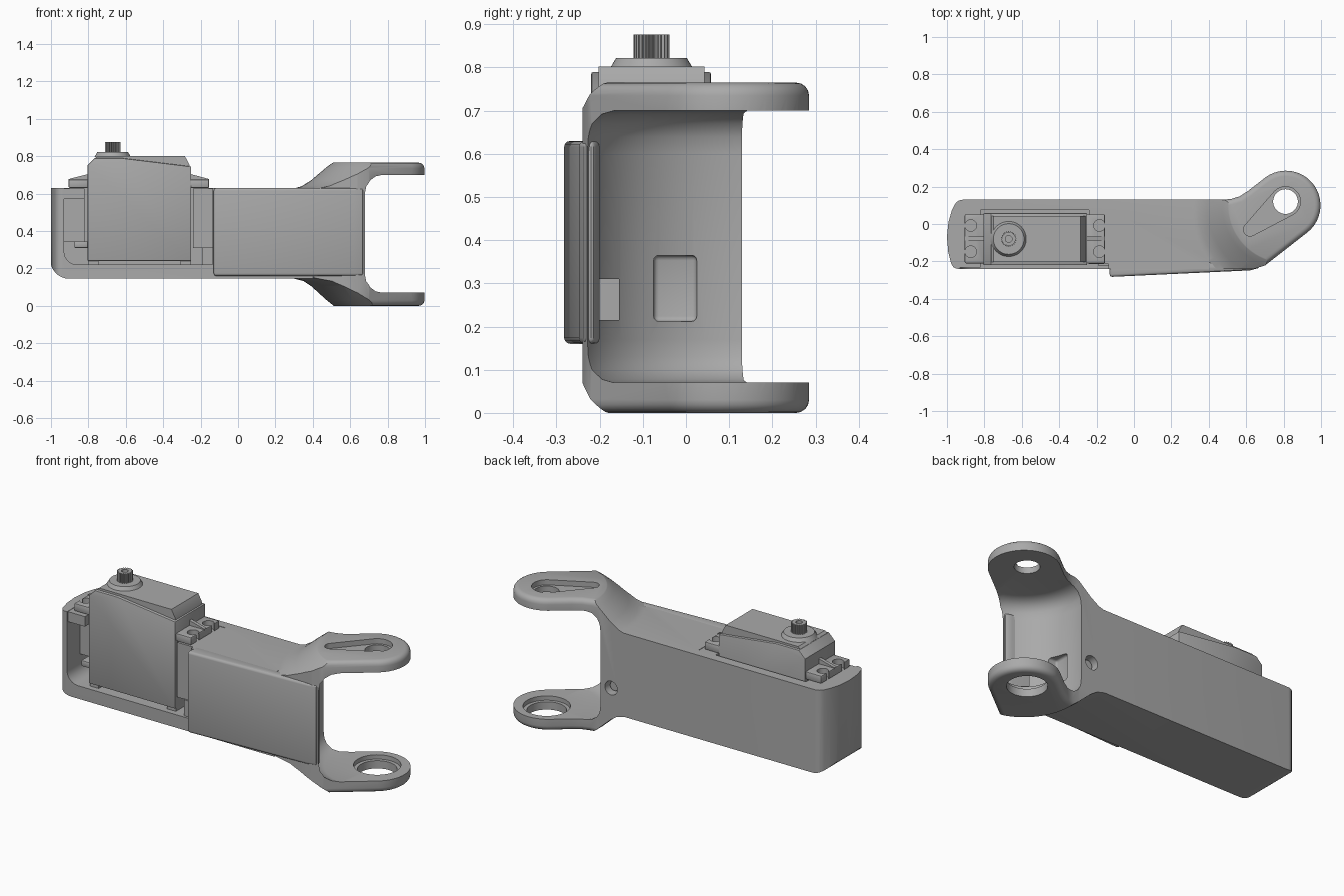
import bpy
import bmesh
from math import cos, sin, radians, tau, acos, atan2, degrees, hypot
from mathutils import Matrix, Vector

if "Cube" in bpy.data.objects:
    bpy.data.objects.remove(bpy.data.objects["Cube"], do_unlink=True)

grey = bpy.data.materials.new("plain_grey")
grey.use_nodes = True
GREY = (0.4, 0.4, 0.4, 1)
grey.diffuse_color = GREY
grey.node_tree.nodes["Principled BSDF"].inputs["Base Color"].default_value = GREY

PIVOT = Vector((0.812, 0.1, 0))


def finish(bm, name):
    bmesh.ops.recalc_face_normals(bm, faces=bm.faces)
    mesh = bpy.data.meshes.new(name)
    bm.to_mesh(mesh)
    bm.free()
    mesh.materials.append(grey)
    obj = bpy.data.objects.new(name, mesh)
    bpy.context.collection.objects.link(obj)
    return obj


def bake(obj):
    """Apply all modifiers of an object."""
    graph = bpy.context.evaluated_depsgraph_get()
    mesh = bpy.data.meshes.new_from_object(obj.evaluated_get(graph))
    obj.modifiers.clear()
    obj.data = mesh


def bevel(obj, width, segments=3, limit=60):
    mod = obj.modifiers.new("round", "BEVEL")
    mod.width, mod.segments = width, segments
    mod.limit_method = "ANGLE"
    mod.angle_limit = radians(limit)
    mod.use_clamp_overlap = False
    bake(obj)
    return obj


def combine(obj, other, operation="DIFFERENCE"):
    mod = obj.modifiers.new("combine", "BOOLEAN")
    mod.operation, mod.object, mod.solver = operation, other, "EXACT"
    bake(obj)
    bpy.data.objects.remove(other, do_unlink=True)


def prism(name, points, lo, hi, axis="z"):
    """Extrude a plan (axis z) or a side profile (axis y)."""
    bm = bmesh.new()
    place = (lambda a, b: (a, b, lo)) if axis == "z" else (lambda a, b: (a, lo, b))
    face = bm.faces.new([bm.verts.new(place(a, b)) for a, b in points])
    moved = bmesh.ops.extrude_face_region(bm, geom=[face])["geom"]
    step = Vector((0, 0, hi - lo) if axis == "z" else (0, hi - lo, 0))
    bmesh.ops.translate(bm, vec=step, verts=[v for v in moved if isinstance(v, bmesh.types.BMVert)])
    return finish(bm, name)


def box(name, x0, x1, y0, y1, z0, z1):
    return prism(name, [(x0, y0), (x1, y0), (x1, y1), (x0, y1)], z0, z1)


def cylinder(name, x, y, z0, z1, r0, r1=None, sides=48):
    bm = bmesh.new()
    bmesh.ops.create_cone(bm, cap_ends=True, segments=sides, radius1=r0,
                          radius2=r0 if r1 is None else r1, depth=z1 - z0,
                          matrix=Matrix.Translation((x, y, (z0 + z1) / 2)))
    return finish(bm, name)


def lathe(name, profile):
    """Revolve an (r, z) profile around the pivot axis."""
    bm = bmesh.new()
    verts = [bm.verts.new(PIVOT + Vector((r, 0, z))) for r, z in profile]
    edges = [bm.edges.new(pair) for pair in zip(verts, verts[1:])]
    bmesh.ops.spin(bm, geom=verts + edges, cent=PIVOT, axis=(0, 0, 1), angle=tau, steps=80)
    bmesh.ops.remove_doubles(bm, verts=bm.verts, dist=0.0005)
    return finish(bm, name)


def arc(cx, cy, r, start, end, steps=16):
    angles = [radians(start + (end - start) * i / steps) for i in range(steps + 1)]
    return [(cx + r * cos(a), cy + r * sin(a)) for a in angles]


# Arm: long box joined to a flared fork, both trimmed to the plan outline
arm = prism("arm_frame", arc(-0.903, 0.245, 0.1, 180, 270, 8)
            + [(0.4, 0.145), (0.4, 0.63), (-1.003, 0.63)], -0.5, 0.5, "y")
combine(arm, lathe("flare", [
    (0, -0.02), (0.27, -0.02), (0.30, 0), (0.34, 0.032), (0.42, 0.105), (0.46, 0.132), (0.53, 0.15),
    (0.53, 0.622), (0.47, 0.64), (0.42, 0.672), (0.34, 0.74), (0.31, 0.762), (0.27, 0.785),
    (0, 0.785)]), "UNION")
outline = ([(-0.97, -0.24), (0.64, -0.24), (0.70, -0.222)]
           + arc(PIVOT.x, PIVOT.y, 0.185, -50, 130, 28)
           + [(0.61, 0.177), (0.565, 0.148), (0.52, 0.134), (0.47, 0.13),
              (-0.945, 0.13), (-0.975, 0.07), (-0.992, 0.01), (-1, -0.07), (-0.993, -0.15)])
combine(arm, bevel(prism("outline", outline, 0, 0.765), 0.03, 4), "INTERSECT")

# Round clearance between the two fork lugs
combine(arm, lathe("clearance", [
    (0, 0.07), (0.27, 0.07), (0.305, 0.078), (0.335, 0.1), (0.35, 0.13), (0.355, 0.17),
    (0.355, 0.6), (0.35, 0.64), (0.335, 0.67), (0.305, 0.692), (0.27, 0.7), (0, 0.7)]))

# Motor bay, open to the front and the top
combine(arm, prism("bay", arc(-0.86, 0.29, 0.07, 180, 270, 6)
                   + [(-0.135, 0.22), (-0.135, 1), (-0.93, 1)], -0.5, 0.075, "y"))

# Lug openings: pin hole with a horn-shaped recess above, bearing seat below
hx, hy, sx, sy = 0.81, 0.12, 0.62, -0.03
heading = degrees(atan2(hy - sy, hx - sx))
spread = degrees(acos(0.045 / hypot(hx - sx, hy - sy)))
horn = (arc(hx, hy, 0.08, heading - 180 + spread, heading + 180 - spread)
        + arc(sx, sy, 0.035, heading + 180 - spread, heading + 180 + spread, 8))
combine(arm, prism("horn_recess", horn, 0.735, 0.9))
combine(arm, cylinder("pin_hole", hx, hy, 0.6, 0.9, 0.066))
combine(arm, cylinder("bearing_hole", hx, hy, -0.1, 0.2, 0.105))
combine(arm, cylinder("bearing_seat", hx, hy, 0.045, 0.2, 0.125))

# Cable slot and connector pocket in the fork wall
combine(arm, bevel(box("slot", 0.45, 0.65, -0.075, 0.025, 0.212, 0.365), 0.012))
combine(arm, box("pocket", 0.5, 0.64, -0.215, -0.155, 0.215, 0.31))

# Screw hole in the back wall
screw_x, screw_z = 0.39, 0.29


def back_disc(name, radius, y0, y1):
    ring = arc(screw_x, screw_z, radius, 0, 345, 23)
    return prism(name, ring, y0, y1, "y")


combine(arm, back_disc("screw_hole", 0.04, 0.075, 0.2))
back_disc("screw_head", 0.027, 0.07, 0.1)

# Posts that carry the motor flanges
box("left_post", -0.935, -0.82, -0.12, 0.08, 0.34, 0.628)
box("left_post_top", -0.935, -0.82, -0.232, 0.08, 0.57, 0.628)
box("right_post", -0.24, -0.13, -0.215, 0.08, 0.31, 0.628)
box("right_post_foot", -0.19, -0.13, -0.225, -0.15, 0.215, 0.312)

# Front cover plate
bevel(prism("front_cover", [(-0.13, -0.2), (-0.13, -0.283), (0.62, -0.248), (0.665, -0.236),
                            (0.68, -0.215), (0.64, -0.2)], 0.16, 0.63), 0.014)

# Motor case
bevel(prism("motor_case", [(-0.805, 0.24), (-0.25, 0.24), (-0.25, 0.745), (-0.62, 0.79),
                           (-0.765, 0.79), (-0.805, 0.75)], -0.22, 0.058, "y"), 0.006, 2)
prism("motor_lid", [(-0.785, 0.7), (-0.26, 0.7), (-0.26, 0.755), (-0.285, 0.802),
                    (-0.75, 0.802), (-0.785, 0.77)], -0.203, 0.043, "y")
for x in (-0.775, -0.28):
    box("motor_foot", x - 0.028, x + 0.028, -0.21, 0.05, 0.222, 0.245)
bevel(box("cable_exit", -0.875, -0.8, -0.19, -0.05, 0.31, 0.345), 0.006, 2)

# Motor mounting flanges with screw slots and a centre rib
for inner, outer, hole in ((-0.8, -0.905, -0.873), (-0.255, -0.155, -0.185)):
    x0, x1 = sorted((inner, outer))
    flange = bevel(box("motor_flange", x0, x1, -0.21, 0.052, 0.63, 0.675), 0.006, 2)
    for y in (-0.148, -0.008):
        combine(flange, cylinder("flange_hole", hole, y, 0.5, 0.8, 0.031, sides=24))
        edge = sorted((hole, outer + (outer - inner)))
        combine(flange, box("flange_slot", edge[0], edge[1], y - 0.01, y + 0.01, 0.5, 0.8))
    prism("flange_rib", [(inner, 0.67), (outer, 0.67), (outer, 0.678), (inner, 0.705)],
          -0.088, -0.068, "y")

# Output boss and toothed shaft
shaft_x, shaft_y = -0.67, -0.08
cylinder("output_boss", shaft_x, shaft_y, 0.795, 0.822, 0.098, 0.082)
teeth = 24
gear = []
for i in range(teeth * 4):
    radius = 0.042 if i % 4 < 2 else 0.036
    angle = tau * i / (teeth * 4)
    gear.append((shaft_x + radius * cos(angle), shaft_y + radius * sin(angle)))
shaft = prism("output_shaft", gear, 0.815, 0.876)
combine(shaft, cylinder("shaft_bore", shaft_x, shaft_y, 0.85, 0.9, 0.018, sides=24))

# Smooth curved surfaces while keeping hard edges
bpy.ops.object.select_all(action="DESELECT")
for obj in bpy.context.collection.objects:
    if obj.type == "MESH":
        obj.select_set(True)
        bpy.context.view_layer.objects.active = obj
bpy.ops.object.shade_smooth_by_angle(angle=radians(30))
